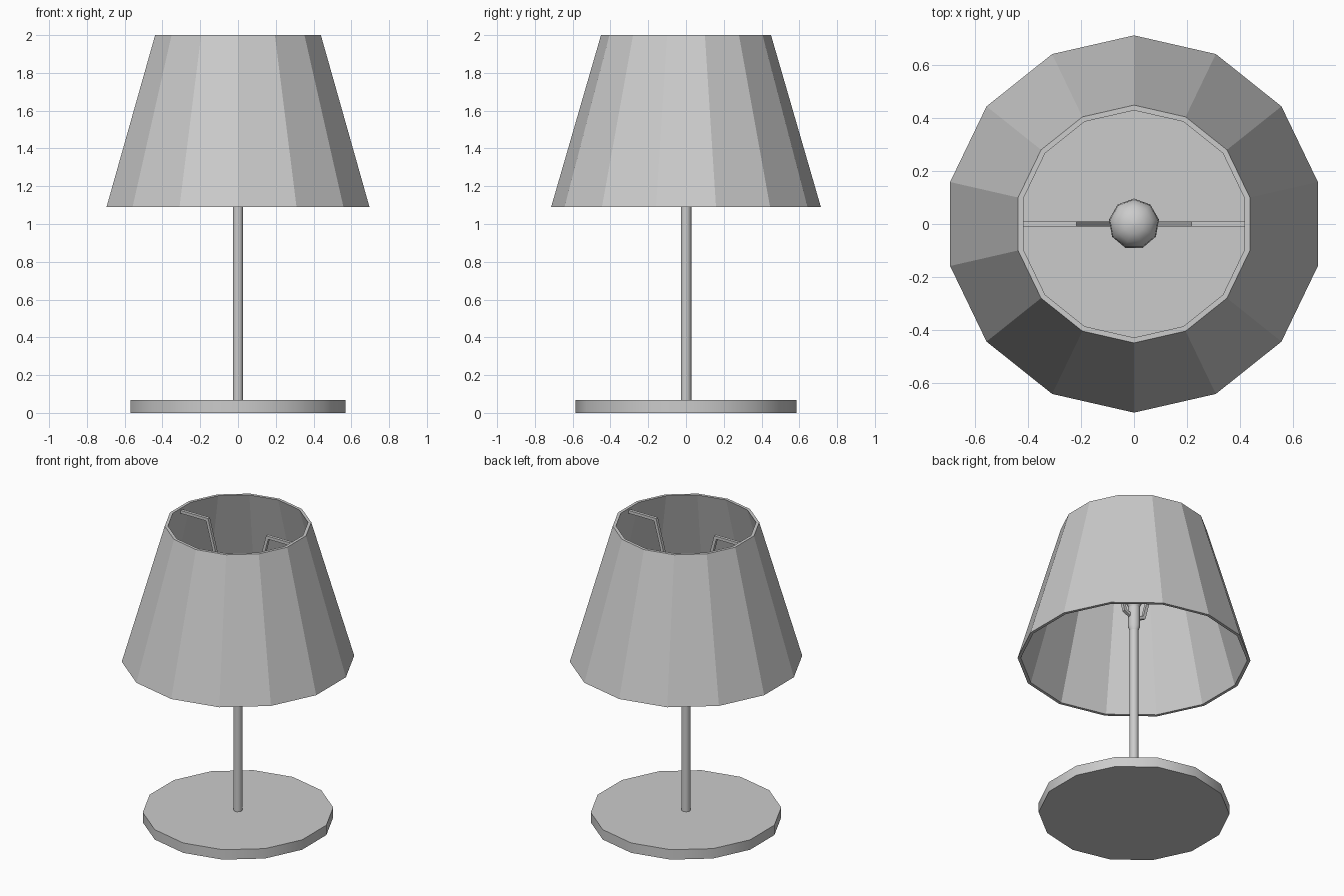
import bpy
import math
from mathutils import Vector

cube = bpy.data.objects.get("Cube")
if cube:
    bpy.data.objects.remove(cube, do_unlink=True)

# One plain grey for every part
grey = bpy.data.materials.new("light grey")
grey.use_nodes = True
colour = (0.6, 0.6, 0.6, 1)
grey.diffuse_color = colour
grey.node_tree.nodes["Principled BSDF"].inputs["Base Color"].default_value = colour


def add_object(name, verts, faces, smooth_angle=None):
    mesh = bpy.data.meshes.new(name)
    mesh.from_pydata(verts, [], faces)
    mesh.materials.append(grey)
    obj = bpy.data.objects.new(name, mesh)
    bpy.context.collection.objects.link(obj)
    if smooth_angle:
        bpy.ops.object.select_all(action='DESELECT')
        obj.select_set(True)
        bpy.context.view_layer.objects.active = obj
        bpy.ops.object.shade_smooth_by_angle(angle=math.radians(smooth_angle))
    return obj


def lathe(name, profile, sides, closed=False, smooth_angle=None):
    """Spin (radius, z) points, listed bottom to top on the outside; one corner faces +y."""
    verts, faces = [], []
    for r, z in profile:
        for i in range(sides):
            a = math.pi / 2 + math.tau * i / sides
            verts.append((r * math.cos(a), r * math.sin(a), z))
    count = len(profile)
    for k in range(count if closed else count - 1):
        low, high = k * sides, (k + 1) % count * sides
        for i in range(sides):
            j = (i + 1) % sides
            faces.append((low + i, low + j, high + j, high + i))
    if not closed:
        faces.append(tuple(reversed(range(sides))))
        faces.append(tuple(range((count - 1) * sides, count * sides)))
    return add_object(name, verts, faces, smooth_angle)


def square_wire(name, path, half):
    """Sweep a square section along a path in the xz plane, mitred at the bends."""
    pts = [Vector((x, 0, z)) for x, z in path]
    verts, faces = [], []
    for k, p in enumerate(pts):
        before = (p - pts[k - 1]).normalized() if k else None
        after = (pts[k + 1] - p).normalized() if k < len(pts) - 1 else None
        tangent = ((before or after) + (after or before)).normalized()
        side = Vector((-tangent.z, 0, tangent.x))
        side *= half / max(0.4, tangent.dot(before or after))
        across = Vector((0, half, 0))
        verts += [p + side + across, p + side - across, p - side - across, p - side + across]
    for k in range(len(pts) - 1):
        for i in range(4):
            j = (i + 1) % 4
            faces.append((4 * k + i, 4 * k + j, 4 * k + 4 + j, 4 * k + 4 + i))
    last = len(verts) - 4
    faces += [(3, 2, 1, 0), (last, last + 1, last + 2, last + 3)]
    # Flip the winding on the mirrored side so normals stay outward
    if path[0][0] > 0:
        faces = [tuple(reversed(f)) for f in faces]
        faces = [tuple(reversed(f)) for f in faces]
    return add_object(name, verts, faces)


# Base and pole
lathe("base", [(0.585, 0), (0.585, 0.067)], 14, smooth_angle=40)
lathe("pole", [(0.028, 0.06), (0.028, 1.34)], 9, smooth_angle=50)

# Socket and bulb
lathe("socket", [(0.028, 1.29), (0.038, 1.32), (0.038, 1.45)], 9, smooth_angle=50)
bulb = [(0.034, 1.45), (0.045, 1.48), (0.075, 1.53), (0.096, 1.58),
        (0.092, 1.62), (0.07, 1.655), (0.038, 1.675), (0.004, 1.68)]
lathe("bulb", bulb, 9, smooth_angle=50)

# Hollow faceted shade
lathe("shade", [(0.714, 1.09), (0.45, 2), (0.43, 2), (0.694, 1.09)], 14, closed=True)

# Wire supports from the socket to the shade rim
for side, label in ((1, "left"), (-1, "right")):
    route = [(0.425, 1.974), (0.225, 1.974), (0.075, 1.41), (0.03, 1.39)]
    square_wire(label + "_shade_support", [(side * x, z) for x, z in route], 0.01)
